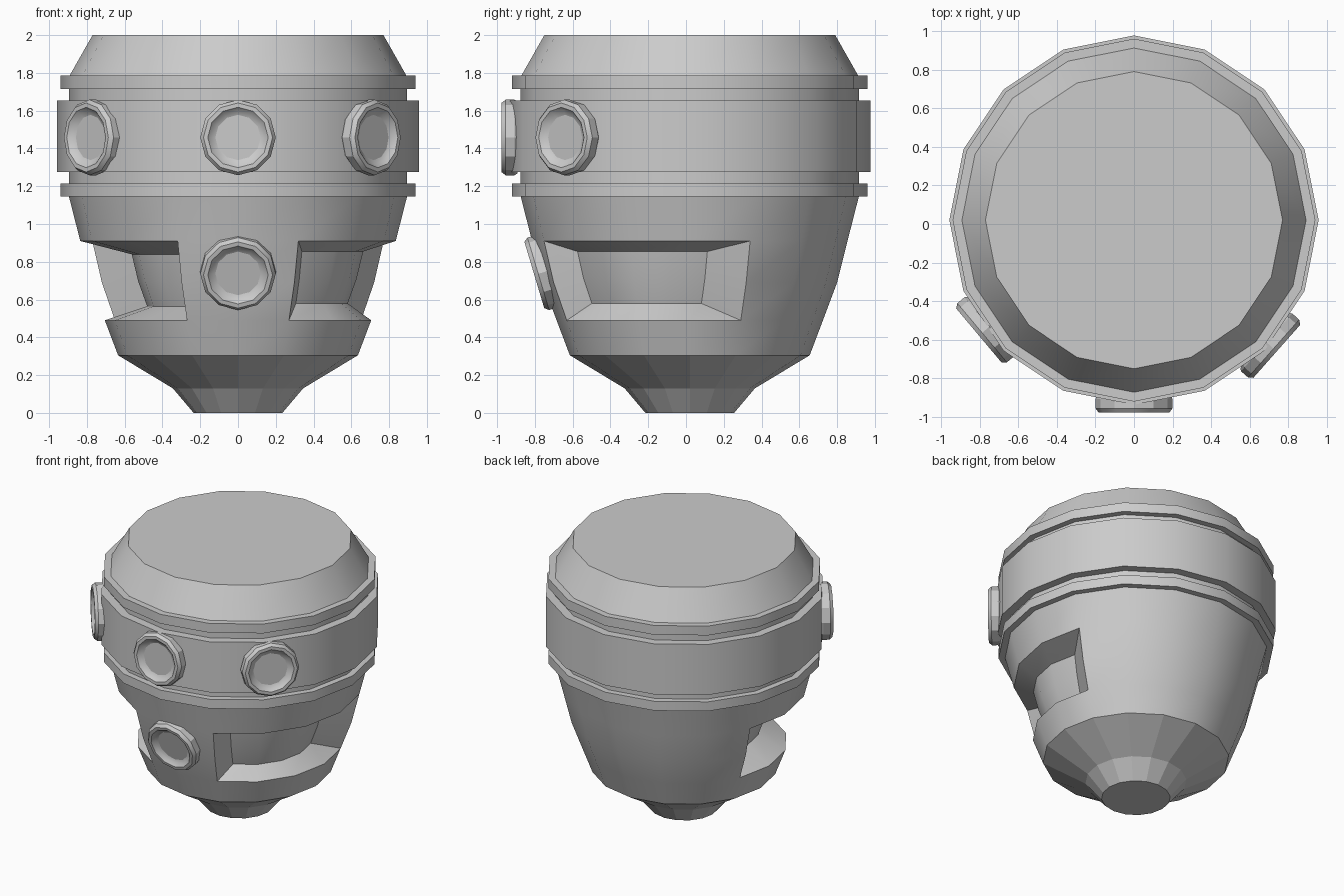
import bpy, bmesh
from math import sin, cos, radians
from mathutils import Vector

if "Cube" in bpy.data.objects:
    bpy.data.objects.remove(bpy.data.objects["Cube"])

CY = 0.02      # axis of the turned body
N = 16


def finish(name, bm, angle):
    bmesh.ops.recalc_face_normals(bm, faces=bm.faces)
    me = bpy.data.meshes.new(name)
    bm.to_mesh(me)
    bm.free()
    ob = bpy.data.objects.new(name, me)
    bpy.context.collection.objects.link(ob)
    bpy.ops.object.select_all(action='DESELECT')
    ob.select_set(True)
    bpy.context.view_layer.objects.active = ob
    bpy.ops.object.shade_smooth_by_angle(angle=radians(angle))
    return ob


def rings(bm, profile, n, cy=0.0):
    out = []
    for r, z in profile:
        out.append([bm.verts.new((r * cos(radians(360 * k / n)),
                                  cy + r * sin(radians(360 * k / n)), z)) for k in range(n)])
    return out


# Head: turned profile with raised bands
profile = [(0.235, 0), (0.345, 0.13), (0.635, 0.305),
           (0.705, 0.49), (0.78, 0.69), (0.835, 0.91), (0.895, 1.145),
           (0.94, 1.145), (0.94, 1.215), (0.895, 1.215), (0.895, 1.275),
           (0.957, 1.275), (0.957, 1.655), (0.895, 1.655), (0.895, 1.715),
           (0.94, 1.715), (0.94, 1.785), (0.892, 1.785), (0.77, 2.0)]
ROWS = (3, 4)                       # rows opened by the side recesses
right_cols = [13, 14, 15, 0]
left_cols = [7, 8, 9, 10]
bm = bmesh.new()
R = rings(bm, profile, N, CY)
for i in range(len(R) - 1):
    for k in range(N):
        if i in ROWS and k in right_cols + left_cols:
            continue
        j = (k + 1) % N
        bm.faces.new((R[i][k], R[i][j], R[i + 1][j], R[i + 1][k]))
bm.faces.new(R[0])
bm.faces.new(R[-1])


# Side recesses: opening scaled down and pushed inward
def recess(cols, centre, target):
    ks = cols + [(cols[-1] + 1) % N]
    outer = [[R[i][k] for k in ks] for i in (3, 4, 5)]
    inner = [[bm.verts.new(target + Vector((0.63 * (v.co.x - centre.x),
                                            0.63 * (v.co.y - centre.y),
                                            0.655 * (v.co.z - centre.z)))) for v in row]
             for row in outer]
    for a in range(2):
        for b in range(4):
            bm.faces.new((inner[a][b], inner[a][b + 1], inner[a + 1][b + 1], inner[a + 1][b]))
    loop = [(0, b) for b in range(5)] + [(1, 4)] + [(2, b) for b in range(4, -1, -1)] + [(1, 0)]
    for (a, b), (c, d) in zip(loop, loop[1:] + loop[:1]):
        bm.faces.new((outer[a][b], outer[c][d], inner[c][d], inner[a][b]))


recess(right_cols, Vector((0.545, CY - 0.225, 0.70)), Vector((0.48, CY - 0.25, 0.717)))
recess(left_cols, Vector((-0.545, CY - 0.225, 0.70)), Vector((-0.38, CY - 0.21, 0.702)))
head = finish("head_shell", bm, 28)
for p in head.data.polygons:        # faceted neck cone
    if p.center.z < 0.304:
        p.use_smooth = False


# Round sockets with dished fronts
def socket(name, loc, normal):
    bm = bmesh.new()
    S = rings(bm, [(0.19, -0.085), (0.2, -0.07), (0.2, -0.022), (0.183, 0),
                   (0.16, 0), (0.142, -0.02), (0.12, -0.03)], 12)
    for a, b in zip(S, S[1:]):
        for k in range(12):
            j = (k + 1) % 12
            bm.faces.new((a[k], a[j], b[j], b[k]))
    bm.faces.new(S[0])
    bm.faces.new(S[-1])
    ob = finish(name, bm, 25)
    ob.rotation_mode = 'QUATERNION'
    ob.rotation_quaternion = Vector(normal).to_track_quat('Z', 'Y')
    ob.location = loc


def heading(deg):
    return (cos(radians(deg)), sin(radians(deg)), 0)


socket("front_socket", (0, -0.977, 1.458), (0, -1, 0))
socket("right_socket", (0.74, -0.66, 1.458), heading(-41.5))
socket("left_socket", (-0.804, -0.578, 1.458), heading(220))
socket("lower_socket", (0, -0.803, 0.73), (0, -0.958, -0.287))
